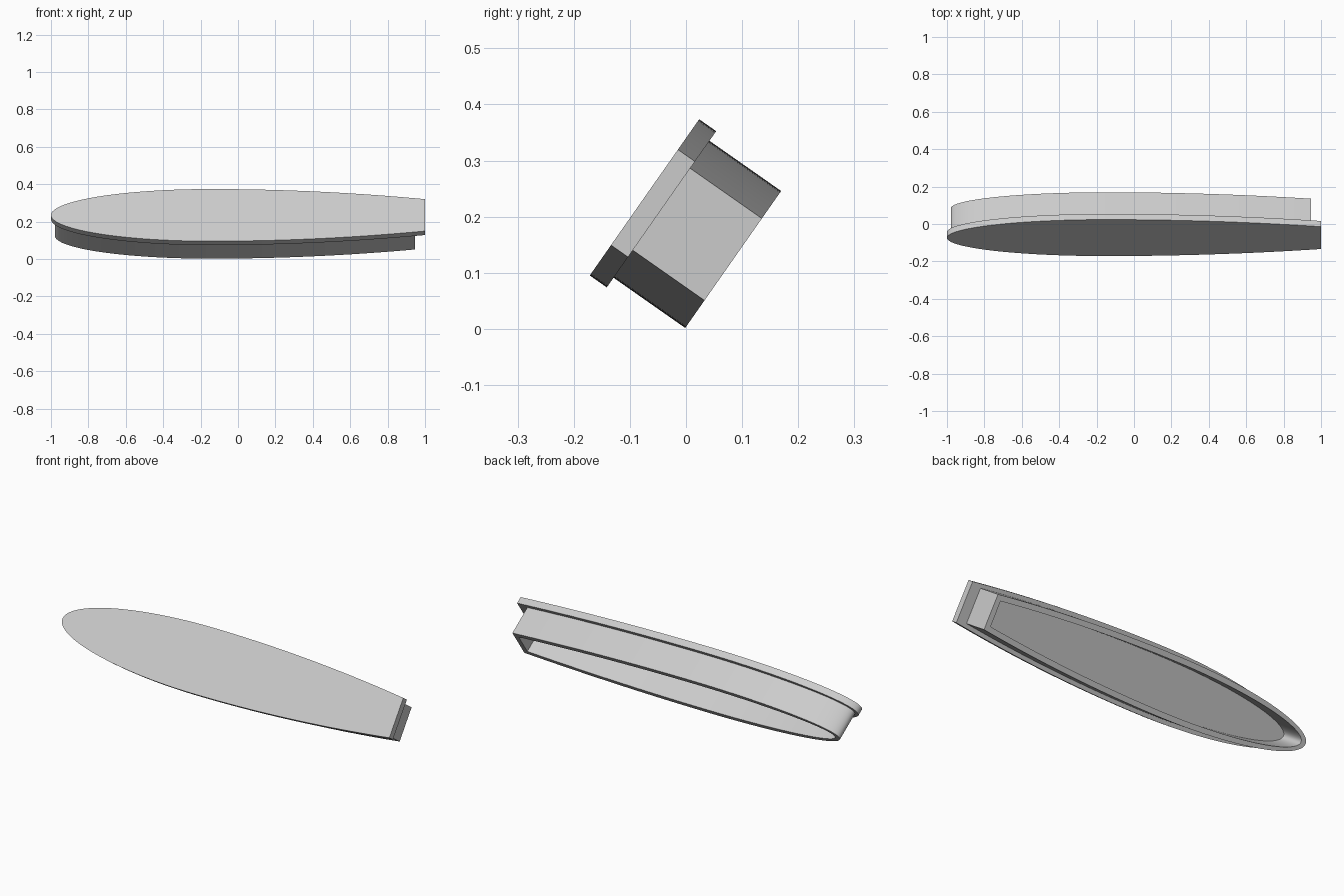
import bpy, bmesh, math

cube = bpy.data.objects.get("Cube")
if cube:
    bpy.data.objects.remove(cube, do_unlink=True)

TILT = math.radians(55)
CENTRE = (0, -0.074, 0.2345)
WIDEST_X, HALF_WIDTH, TAIL_HALF = -0.15, 0.17, 0.104
PLATE, DEPTH = 0.037, 0.193        # plate thickness, full depth
OVERHANG, WALL = 0.021, 0.028      # plate lip, wall thickness
WALL_END = 0.945

grey = bpy.data.materials.new("light_grey")
grey.use_nodes = True
colour = (0.6, 0.6, 0.6, 1)
grey.diffuse_color = colour
grey.node_tree.nodes["Principled BSDF"].inputs["Base Color"].default_value = colour


def outline(inset, tail_x, steps=32):
    """Elliptical nose running into a gently tapering, square-cut tail."""
    side = []
    for i in range(steps + 1):
        a = math.pi / 2 * i / steps
        side.append((WIDEST_X - (1 + WIDEST_X - inset) * math.cos(a),
                     (HALF_WIDTH - inset) * math.sin(a)))
    for i in range(1, steps + 1):
        x = WIDEST_X + (tail_x - WIDEST_X) * i / steps
        t = (x - WIDEST_X) / (1 - WIDEST_X)
        side.append((x, HALF_WIDTH - inset - (HALF_WIDTH - TAIL_HALF) * t * t))
    return side + [(x, -y) for x, y in reversed(side[1:])]


def add_loop(bm, points, z):
    return [bm.verts.new((x, y, z)) for x, y in points]


def bridge(bm, a, b):
    for i in range(len(a)):
        j = (i + 1) % len(a)
        bm.faces.new((a[i], a[j], b[j], b[i]))


def finish(bm, name):
    bmesh.ops.recalc_face_normals(bm, faces=bm.faces)
    mesh = bpy.data.meshes.new(name)
    bm.to_mesh(mesh)
    bm.free()
    mesh.materials.append(grey)
    obj = bpy.data.objects.new(name, mesh)
    bpy.context.collection.objects.link(obj)
    obj.location = CENTRE
    obj.rotation_euler.x = TILT
    bpy.ops.object.select_all(action='DESELECT')
    obj.select_set(True)
    bpy.context.view_layer.objects.active = obj
    bpy.ops.object.shade_smooth_by_angle(angle=math.radians(30))


# Cover plate
bm = bmesh.new()
shape = outline(0, 1.0)
front = add_loop(bm, shape, 0)
back = add_loop(bm, shape, -PLATE)
bridge(bm, front, back)
bm.faces.new(front)
bm.faces.new(back)
finish(bm, "cover_plate")

# Hollow wall standing behind the plate
bm = bmesh.new()
outer = outline(OVERHANG, WALL_END)
inner = outline(OVERHANG + WALL, WALL_END - WALL)
loops = [add_loop(bm, outer, -PLATE), add_loop(bm, outer, -DEPTH),
         add_loop(bm, inner, -DEPTH), add_loop(bm, inner, -PLATE)]
for k in range(4):
    bridge(bm, loops[k], loops[(k + 1) % 4])
finish(bm, "rear_wall")
